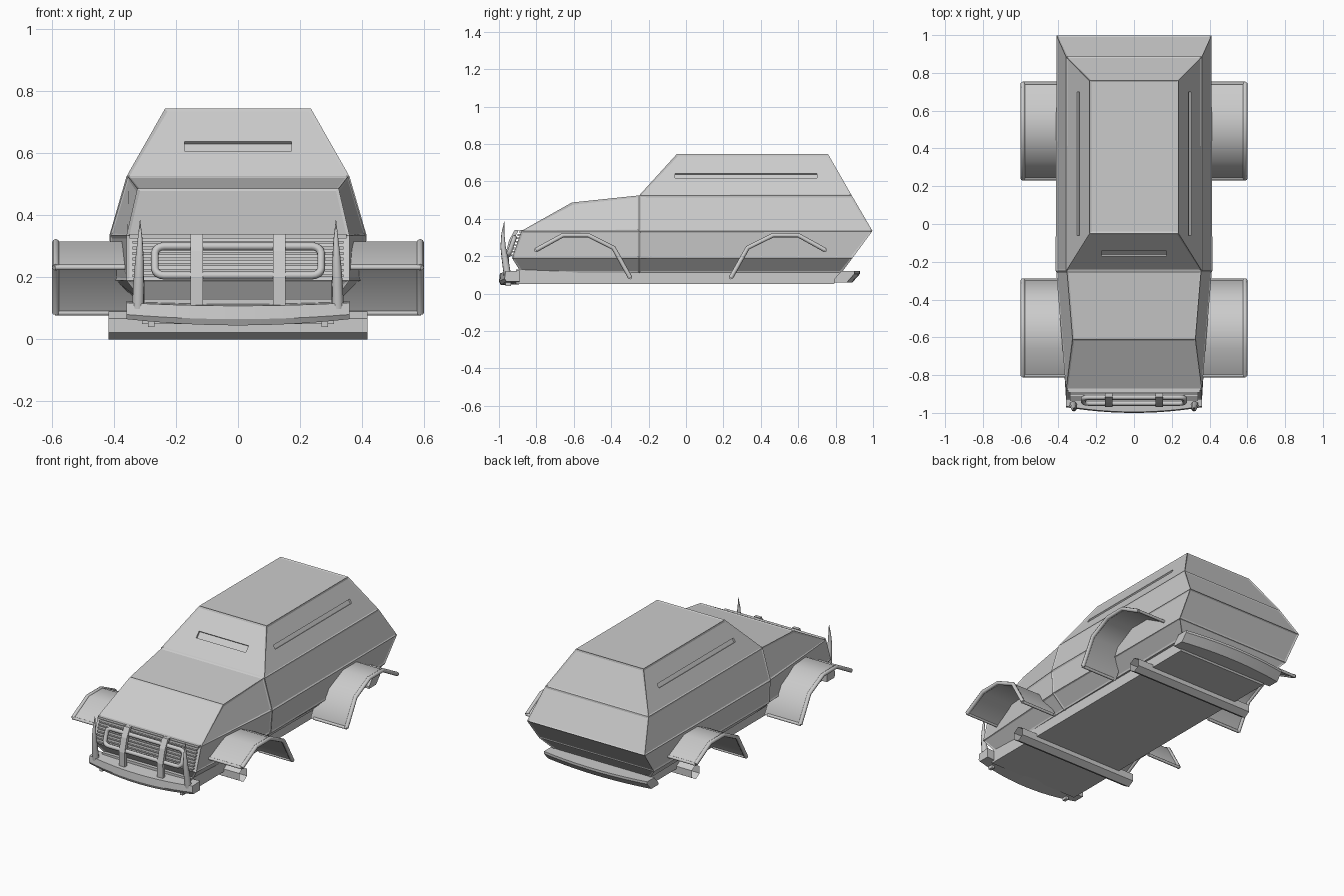
import bpy, bmesh, math
from mathutils import Matrix, Vector

if "Cube" in bpy.data.objects:
    bpy.data.objects.remove(bpy.data.objects["Cube"])


def finish(bm, name, smooth=None):
    bmesh.ops.recalc_face_normals(bm, faces=bm.faces)
    me = bpy.data.meshes.new(name)
    bm.to_mesh(me)
    bm.free()
    ob = bpy.data.objects.new(name, me)
    bpy.context.collection.objects.link(ob)
    if smooth:
        bpy.ops.object.select_all(action='DESELECT')
        ob.select_set(True)
        bpy.context.view_layer.objects.active = ob
        bpy.ops.object.shade_smooth_by_angle(angle=math.radians(smooth))
    return ob


def loft(name, rings, inset=0, smooth=None, caps=True):
    """Skin equal-sized closed rings; optionally recess every panel."""
    bm = bmesh.new()
    vs = [[bm.verts.new(p) for p in r] for r in rings]
    n = len(vs[0])
    for a, b in zip(vs, vs[1:]):
        for i in range(n):
            j = (i + 1) % n
            bm.faces.new((a[i], a[j], b[j], b[i]))
    if caps:
        bm.faces.new(vs[0])
        bm.faces.new(vs[-1])
    bmesh.ops.recalc_face_normals(bm, faces=bm.faces)
    if inset:
        bmesh.ops.inset_individual(bm, faces=bm.faces[:], thickness=inset, depth=-0.004)
    return finish(bm, name, smooth)


def box(name, loc, size, rx=0, ry=0):
    bm = bmesh.new()
    m = (Matrix.Translation(loc) @ Matrix.Rotation(rx, 4, 'X')
         @ Matrix.Rotation(ry, 4, 'Y') @ Matrix.Diagonal((*size, 1)))
    bmesh.ops.create_cube(bm, size=1, matrix=m)
    return finish(bm, name)


def pipe(name, pts, r, radii=None, cyclic=False):
    cu = bpy.data.curves.new(name, 'CURVE')
    cu.dimensions = '3D'
    cu.bevel_depth, cu.bevel_resolution, cu.use_fill_caps = r, 2, True
    sp = cu.splines.new('POLY')
    sp.points.add(len(pts) - 1)
    for i, p in enumerate(pts):
        sp.points[i].co = (*p, 1)
        sp.points[i].radius = radii[i] if radii else 1
    sp.use_cyclic_u = cyclic
    ob = bpy.data.objects.new(name, cu)
    bpy.context.collection.objects.link(ob)
    bpy.ops.object.select_all(action='DESELECT')
    ob.select_set(True)
    bpy.context.view_layer.objects.active = ob
    bpy.ops.object.convert(target='MESH')
    bpy.ops.object.shade_smooth_by_angle(angle=math.radians(50))


def level(xf, yf, zf, xr, yr, zr):
    return [(-xf, yf, zf), (xf, yf, zf), (xr, yr, zr), (-xr, yr, zr)]


# cabin and nose shells, stacked as horizontal outlines from top to bottom
cabin = loft("cabin_body", [
    level(.235, -.05, .745, .235, .76, .745),
    level(.36, -.25, .525, .36, .886, .525),
    level(.415, -.25, .335, .41, .997, .335),
    level(.405, -.25, .19, .40, .89, .19),
    level(.32, -.25, .11, .33, .83, .11)], inset=.013)
loft("hood_body", [
    level(.325, -.61, .487, .355, -.25, .525),
    level(.36, -.88, .335, .412, -.25, .335),
    level(.36, -.93, .19, .402, -.25, .19),
    level(.30, -.88, .11, .32, -.25, .11)], inset=.013)

# recessed vision slits
tilt = math.atan2(.125, .22)
slits = [box("slit_cutter", (s * .299, .32, .632), (.03, .76, .026), ry=-s * tilt)
         for s in (-1, 1)]
slits.append(box("slit_cutter", (0, -.159, .625), (.345, .03, .042), rx=-.738))
for c in slits:
    c.hide_render = True
    c.hide_set(True)
    m = cabin.modifiers.new("slit", 'BOOLEAN')
    m.operation, m.object, m.solver = 'DIFFERENCE', c, 'EXACT'

# chassis tray
loft("chassis", [level(.31, -.91, .05, .31, .79, .05),
                 level(.31, -.91, .13, .31, .84, .13)])

# open hexagonal axle tubes
for label, y in (("front", -.545), ("rear", .50)):
    loft(label + "_axle", [[(x, y + .045 * math.sin(k * math.pi / 3),
                             .045 + .045 * math.cos(k * math.pi / 3)) for k in range(6)]
                           for x in (-.418, .418)], caps=False)

# wheel arch flares: thin sheet with a rolled outer rim
arch = [(.24, .085), (.33, .245), (.465, .312), (.60, .312), (.745, .232)]
for label, prof in (("rear", arch), ("front", [(-y - .058, z) for y, z in arch])):
    for s in (-1, 1):
        loft(label + "_flare",
             [[(s * .34, y, z - .005), (s * .59, y, z - .005),
               (s * .59, y, z + .004), (s * .34, y, z + .004)] for y, z in prof], smooth=50)
        pipe(label + "_flare_rim", [(s * .588, y, z) for y, z in prof], .012)
        for y, z in (prof[0], prof[-1]):
            pipe(label + "_flare_lip", [(s * .36, y, z), (s * .59, y, z)], .009)


# bowed bumpers
def bumper(name, half, section):
    ts = [i / 6 for i in range(-6, 7)]
    loft(name, [[(t * half, y, z) for y, z in section(t * t)] for t in ts], smooth=30)


bumper("front_bumper", .36, lambda q: [
    (-.99 + .03 * q, .045 + .02 * q), (-1 + .03 * q, .065 + .015 * q),
    (-.995 + .03 * q, .108 + .01 * q), (-.89, .115 + .008 * q), (-.89, .05 + .015 * q)])
bumper("rear_bumper", .36, lambda q: [
    (.89 - .03 * q, .06), (.93 - .03 * q, .105), (.93 - .03 * q, .12),
    (.83, .12), (.79, .075), (.79, .06)])


def nose_y(z):
    return -.88 - (.335 - z) * .345


# grille slats and top rail
for i in range(7):
    z = .205 + i * .018
    box("grille_slat", (0, nose_y(z) - .003, z), (.68, .018, .009))
box("grille_rail", (0, nose_y(.332), .332), (.70, .02, .014))

# bull bar loop, tilted with the nose
loop = []
for cx, cz, a0 in ((.238, .278, 0), (-.238, .278, 90), (-.238, .228, 180), (.238, .228, 270)):
    for k in range(5):
        a = math.radians(a0 + k * 22.5)
        z = cz + .022 * math.sin(a)
        loop.append((cx + .03 * math.cos(a), nose_y(z) - .025, z))
pipe("bull_bar_loop", loop, .013, cyclic=True)

# bull bar uprights and pointed tusks
for s in (-1, 1):
    path = [(-.955, .105), (-.957, .20), (-.935, .285), (-.905, .34)]
    loft("bull_bar_upright",
         [[(s * .133 - .02, y - .011, z), (s * .133 + .02, y - .011, z),
           (s * .133 + .02, y + .011, z), (s * .133 - .02, y + .011, z)] for y, z in path])
    pipe("tusk", [(s * .322, -.955, .10), (s * .32, -.967, .18), (s * .318, -.978, .25),
                  (s * .316, -.979, .32), (s * .316, -.972, .385)],
         .02, radii=[1, .9, .72, .42, .03])
    # bumper mounting bracket
    box("bumper_bracket", (s * .28, -.95, .05), (.02, .03, .02))
